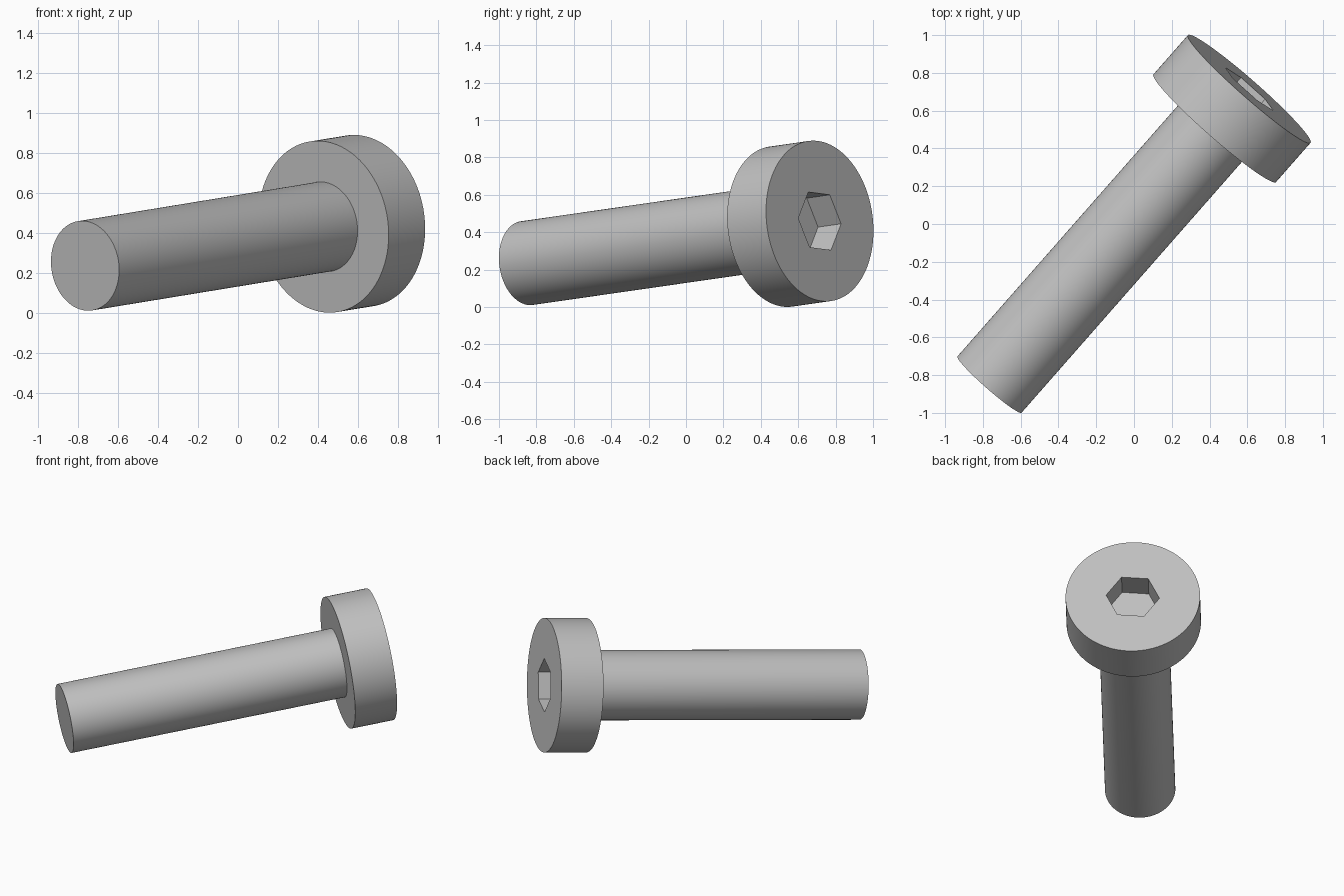
import bpy, bmesh
from math import cos, sin, radians, tau
from mathutils import Matrix, Vector

cube = bpy.data.objects.get("Cube")
if cube:
    bpy.data.objects.remove(cube, do_unlink=True)

# Bolt axis, running from the tip of the shank to the top of the head
tip = Vector((-0.765, -0.85, 0.235))
top = Vector((0.61, 0.715, 0.46))
length = (top - tip).length
axis = (top - tip).normalized()
side = Vector((-axis.y, axis.x, 0)).normalized()
up = axis.cross(side)
placement = Matrix((side, up, axis)).transposed().to_4x4()
placement.translation = tip

HEAD_THICKNESS = 0.278
SOCKET_DEPTH = 0.165
head_base = length - HEAD_THICKNESS

steel = bpy.data.materials.new("grey steel")
steel.use_nodes = True
grey = (0.53, 0.53, 0.53, 1)
steel.diffuse_color = grey
steel.node_tree.nodes["Principled BSDF"].inputs["Base Color"].default_value = grey


def prism(name, radius, z0, z1, sides, turn=0.0):
    """Closed prism along the bolt axis, with its first corner at angle turn."""
    bm = bmesh.new()
    angles = [turn + tau * i / sides for i in range(sides)]
    ring = [bm.verts.new((radius * cos(a), radius * sin(a), z0)) for a in angles]
    base = bm.faces.new(ring)
    new = bmesh.ops.extrude_face_region(bm, geom=[base], use_keep_orig=True)["geom"]
    moved = [v for v in new if isinstance(v, bmesh.types.BMVert)]
    bmesh.ops.translate(bm, vec=(0, 0, z1 - z0), verts=moved)
    bmesh.ops.recalc_face_normals(bm, faces=bm.faces)
    mesh = bpy.data.meshes.new(name)
    bm.to_mesh(mesh)
    bm.free()
    mesh.materials.append(steel)
    obj = bpy.data.objects.new(name, mesh)
    bpy.context.collection.objects.link(obj)
    obj.matrix_world = placement
    return obj


def activate(obj):
    bpy.ops.object.select_all(action="DESELECT")
    obj.select_set(True)
    bpy.context.view_layer.objects.active = obj


# Shank, sunk slightly into the head, and the flat cylindrical head
shank = prism("shank", 0.226, 0, head_base + 0.03, 96)
head = prism("head", 0.432, head_base, length, 128)

# Hexagonal socket cut into the head
cutter = prism("socket_cutter", 0.172, length - SOCKET_DEPTH, length + 0.1, 6, radians(-5))
cutter.hide_render = True
cut = head.modifiers.new("socket", "BOOLEAN")
cut.operation = "DIFFERENCE"
cut.solver = "EXACT"
cut.object = cutter
activate(head)
bpy.ops.object.modifier_apply(modifier=cut.name)
bpy.data.objects.remove(cutter, do_unlink=True)

# Smooth round walls with crisp rims
for part in (shank, head):
    activate(part)
    bpy.ops.object.shade_smooth_by_angle(angle=radians(30))
